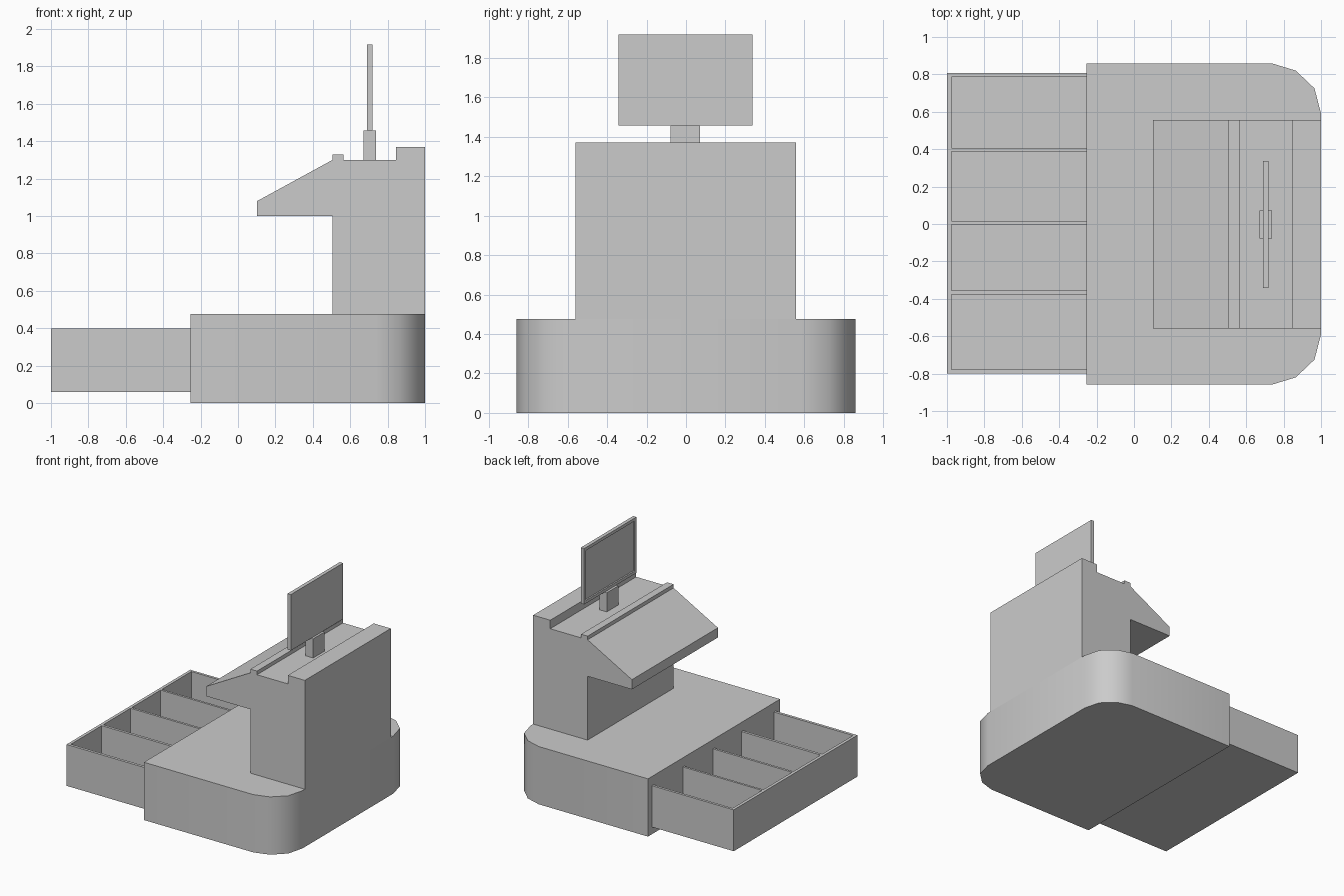
import bpy, bmesh, math

if "Cube" in bpy.data.objects:
    bpy.data.objects.remove(bpy.data.objects["Cube"])


def finish(name, bm):
    bmesh.ops.recalc_face_normals(bm, faces=bm.faces)
    mesh = bpy.data.meshes.new(name)
    bm.to_mesh(mesh)
    bm.free()
    obj = bpy.data.objects.new(name, mesh)
    bpy.context.collection.objects.link(obj)
    return obj


def prism(name, points, lo, hi, axis="z"):
    """Extrude an xy profile along z, or an xz profile along y."""
    bm = bmesh.new()
    place = (lambda a, b, h: (a, b, h)) if axis == "z" else (lambda a, b, h: (a, h, b))
    rings = [[bm.verts.new(place(a, b, h)) for a, b in points] for h in (lo, hi)]
    for ring in rings:
        bm.faces.new(ring)
    n = len(points)
    for i in range(n):
        j = (i + 1) % n
        bm.faces.new((rings[0][i], rings[0][j], rings[1][j], rings[1][i]))
    return finish(name, bm)


def box(name, x0, x1, y0, y1, z0, z1):
    return prism(name, [(x0, y0), (x1, y0), (x1, y1), (x0, y1)], z0, z1)


# Base cabinet with two rounded rear corners
half = [(-0.255, 0.858), (0.74, 0.858), (0.865, 0.82), (0.965, 0.725), (1.0, 0.59)]
base = prism("base_cabinet", half + [(x, -y) for x, y in reversed(half)], 0, 0.475)
bpy.context.view_layer.objects.active = base
base.select_set(True)
bpy.ops.object.shade_smooth_by_angle(angle=math.radians(40))
base.select_set(False)

# Open drawer: comb-shaped walls with four compartments, on a thin floor
X_FRONT, X_IN, X_END = -1.0, -0.975, -0.255
Y_LO, Y_HI = -0.80, 0.808
comb = [(X_FRONT, Y_LO), (X_END, Y_LO)]
for lo, hi in [(-0.777, -0.378), (-0.356, -0.004), (0.015, 0.387), (0.405, 0.787)]:
    comb += [(X_END, lo), (X_IN, lo), (X_IN, hi), (X_END, hi)]
comb += [(X_END, Y_HI), (X_FRONT, Y_HI)]
prism("drawer_walls", comb, 0.08, 0.40)
box("drawer_floor", X_FRONT, X_END, Y_LO, Y_HI, 0.06, 0.08)

# Register body with overhanging sloped key panel, ridge and raised back
prism("register_body", [
    (0.505, 0.475), (0.505, 1.0), (0.102, 1.0), (0.102, 1.08), (0.505, 1.30),
    (0.505, 1.33), (0.565, 1.33), (0.565, 1.30), (0.845, 1.30), (0.845, 1.37),
    (1.0, 1.37), (1.0, 0.475)], -0.56, 0.557, axis="y")

# Display post
box("display_post", 0.67, 0.738, -0.078, 0.072, 1.30, 1.457)

# Display with a recessed screen facing the drawer side
display = box("display", 0.69, 0.72, -0.342, 0.337, 1.457, 1.917)
bm = bmesh.new()
bm.from_mesh(display.data)
screen = [f for f in bm.faces if f.normal.x < -0.9]
bmesh.ops.inset_region(bm, faces=screen, thickness=0.035)
inner = bmesh.ops.extrude_face_region(bm, geom=screen)["geom"]
bmesh.ops.translate(bm, vec=(0.012, 0, 0),
                    verts=[v for v in inner if isinstance(v, bmesh.types.BMVert)])
bmesh.ops.delete(bm, geom=[f for f in screen if f.is_valid], context="FACES_ONLY")
bmesh.ops.recalc_face_normals(bm, faces=bm.faces)
bm.to_mesh(display.data)
bm.free()
